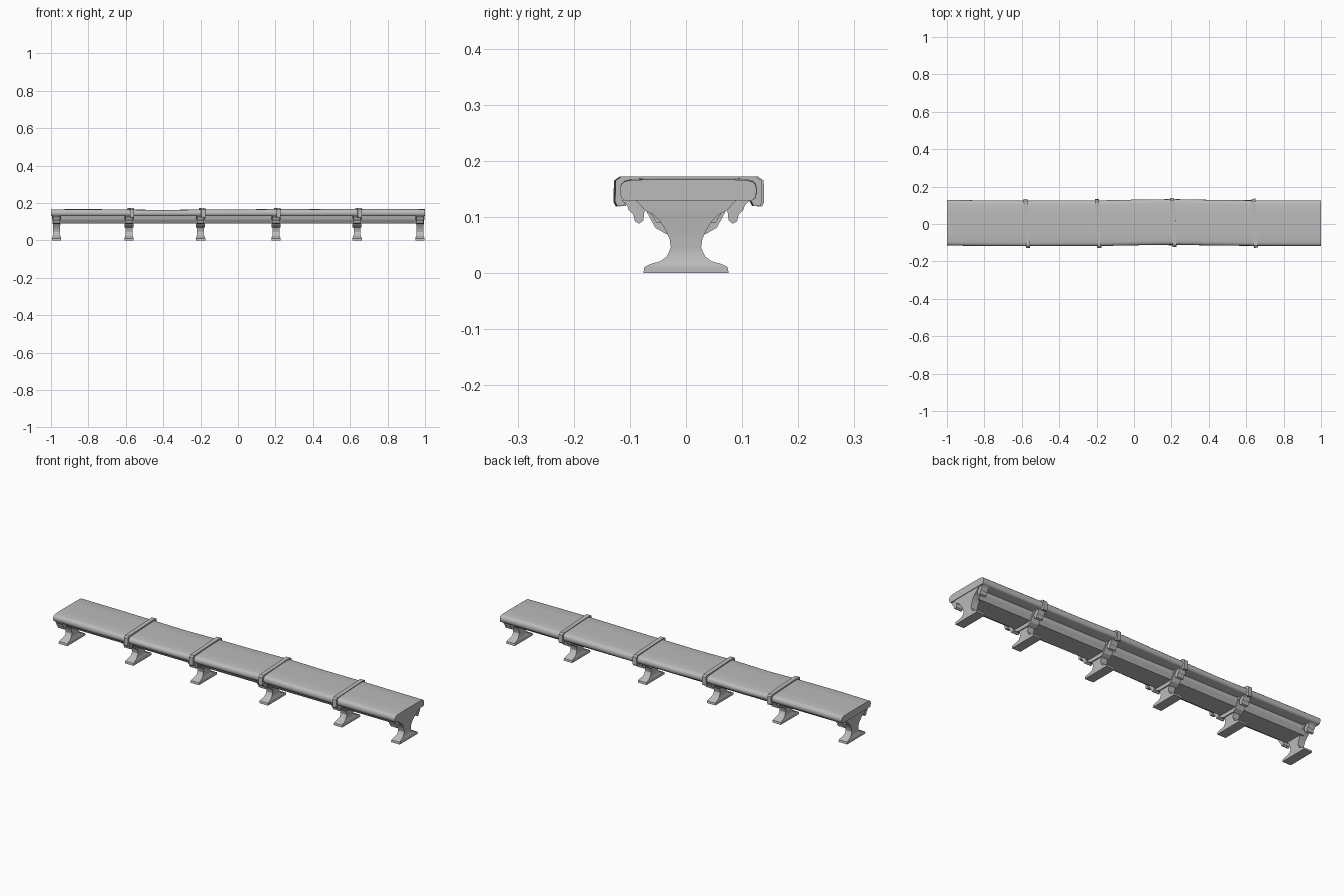
import bpy, bmesh, math

cube = bpy.data.objects.get("Cube")
if cube:
    bpy.data.objects.remove(cube)

stone = bpy.data.materials.new("plain_grey")
stone.use_nodes = True
stone.diffuse_color = (0.5, 0.5, 0.5, 1)
stone.node_tree.nodes["Principled BSDF"].inputs["Base Color"].default_value = stone.diffuse_color


def loft(name, rings, location=(0, 0, 0), turn=0.0, smooth=None):
    """Skin a row of matching closed rings and cap both ends."""
    bm = bmesh.new()
    rows = [[bm.verts.new(p) for p in ring] for ring in rings]
    for a, b in zip(rows, rows[1:]):
        for i in range(len(a)):
            j = (i + 1) % len(a)
            bm.faces.new((a[i], a[j], b[j], b[i]))
    bm.faces.new(rows[0])
    bm.faces.new(rows[-1])
    bmesh.ops.recalc_face_normals(bm, faces=bm.faces)
    mesh = bpy.data.meshes.new(name)
    bm.to_mesh(mesh)
    bm.free()
    mesh.materials.append(stone)
    ob = bpy.data.objects.new(name, mesh)
    bpy.context.collection.objects.link(ob)
    ob.location = location
    ob.rotation_euler.z = turn
    if smooth:
        bpy.ops.object.select_all(action='DESELECT')
        ob.select_set(True)
        bpy.context.view_layer.objects.active = ob
        bpy.ops.object.shade_smooth_by_angle(angle=math.radians(smooth))
    return ob


def extrude(name, profile, x, half, turn=0.0):
    """Extrude a (y, z) profile along x."""
    rings = [[(s * half, y, z) for y, z in profile] for s in (-1, 1)]
    return loft(name, rings, (x, 0, 0), turn)


def both_sides(half_profile):
    return half_profile + [(-y, z) for y, z in reversed(half_profile)]


# Long slab with rounded edges, a little uneven along its length
slab = both_sides([(0.112, 0.129), (0.119, 0.133), (0.122, 0.146), (0.120, 0.157),
                   (0.114, 0.163), (0.102, 0.166), (0.05, 0.167)])
stations = [(-1, 0.007, -0.001), (-0.8, 0.004, 0), (-0.57, 0.003, -0.002),
            (-0.4, 0.004, -0.005), (-0.19, 0.004, -0.001), (0, 0.008, -0.002),
            (0.21, 0.011, 0.001), (0.42, 0.007, 0), (0.64, 0.005, 0.002),
            (0.82, 0.004, 0.001), (1, 0.004, 0)]
loft("slab_top", [[(x, y + shift, z + (lift if z > 0.15 else 0)) for y, z in slab]
                  for x, shift, lift in stations], smooth=50)

# Tapered beam under the slab
extrude("under_beam", both_sides([(0.052, 0.089), (0.066, 0.112), (0.07, 0.131)]), 0, 0.965)

# Bands wrapped around the slab
band = both_sides([(0.112, 0.128), (0.116, 0.120), (0.127, 0.119), (0.131, 0.127),
                   (0.130, 0.165), (0.120, 0.172)])
for i, (x, y) in enumerate([(-0.573, 0.003), (-0.192, 0.002), (0.21, 0.008), (0.645, 0.004)]):
    ob = extrude(f"band_{i + 1}", band, x, 0.011, 0.05)
    ob.location.y = y

# Legs: height, half depth, half width
leg_rows = [(0, 0.076, 0.025), (0.011, 0.074, 0.025), (0.016, 0.064, 0.023),
            (0.021, 0.046, 0.021), (0.03, 0.034, 0.018), (0.045, 0.027, 0.018),
            (0.06, 0.029, 0.018), (0.076, 0.036, 0.019), (0.092, 0.046, 0.021),
            (0.104, 0.058, 0.022), (0.111, 0.072, 0.023), (0.13, 0.09, 0.024)]
bracket = [(0.07, 0.130), (0.074, 0.110), (0.076, 0.094), (0.083, 0.088), (0.091, 0.092),
           (0.094, 0.104), (0.102, 0.112), (0.105, 0.121), (0.114, 0.130)]
collar = both_sides([(0.036, 0.07), (0.055, 0.081), (0.071, 0.111), (0.074, 0.131)])

leg_x = [-0.97, -0.583, -0.2, 0.203, 0.637, 0.973]
for i, x in enumerate(leg_x):
    rings = [[(sx * w, sy * d, z) for sx, sy in ((-1, -1), (1, -1), (1, 1), (-1, 1))]
             for z, d, w in leg_rows]
    loft(f"leg_{i + 1}", rings, (x, 0, 0), smooth=30)
    for side, sign in (("front", -1), ("back", 1)):
        extrude(f"{side}_bracket_{i + 1}", [(sign * y, z) for y, z in bracket], x, 0.019)
    if 0 < i < len(leg_x) - 1:
        extrude(f"beam_collar_{i + 1}", collar, x, 0.024)
